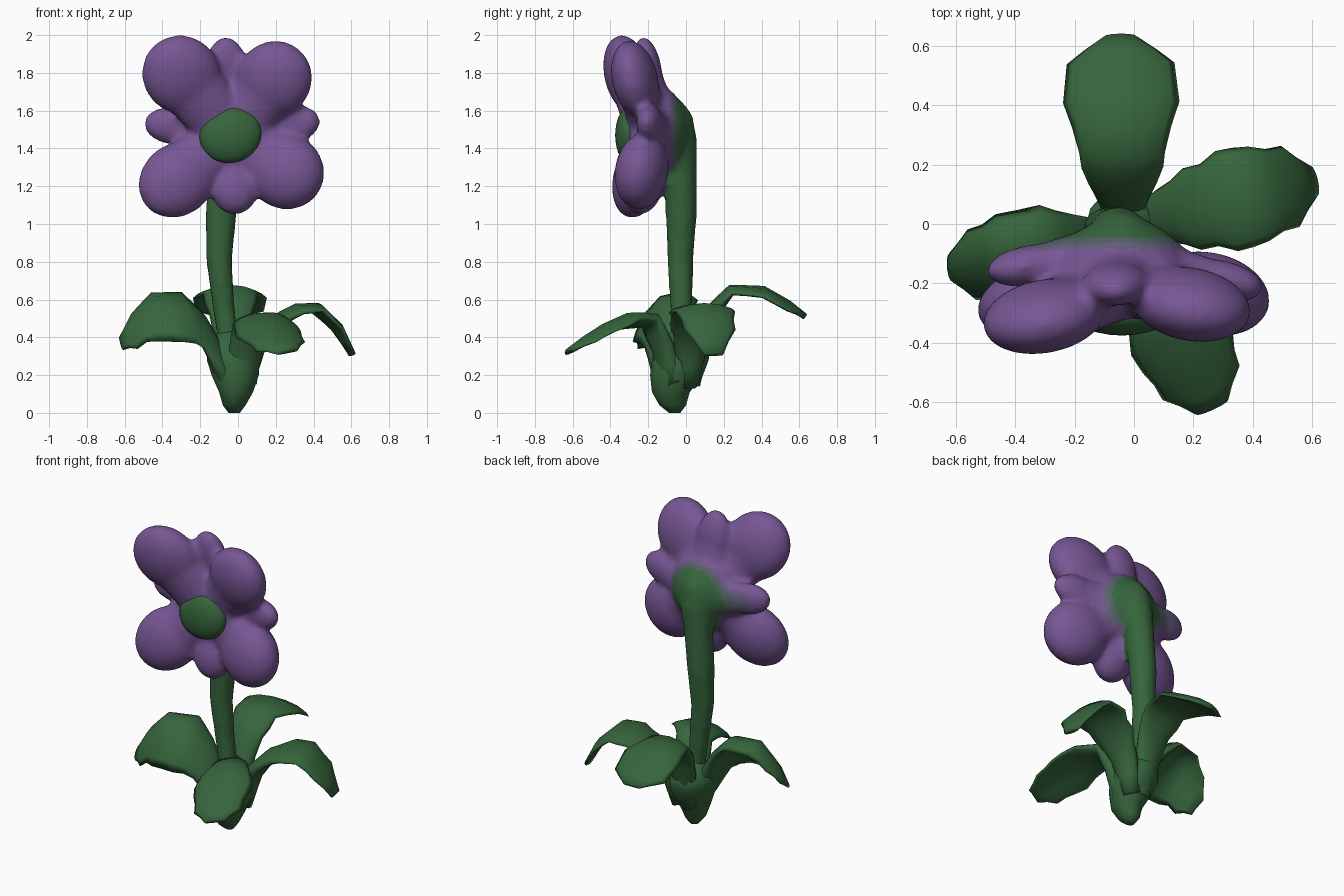
import bpy, bmesh, math, random
from mathutils import Vector, Matrix

random.seed(4)
if "Cube" in bpy.data.objects:
    bpy.data.objects.remove(bpy.data.objects["Cube"])


def material(name, rgb):
    m = bpy.data.materials.new(name)
    m.use_nodes = True
    m.diffuse_color = (*rgb, 1)
    bsdf = m.node_tree.nodes["Principled BSDF"]
    bsdf.inputs["Base Color"].default_value = (*rgb, 1)
    bsdf.inputs["Roughness"].default_value = 0.8
    return m


GREEN = material("leaf_green", (0.037, 0.131, 0.045))
PURPLE = material("petal_purple", (0.183, 0.094, 0.296))
GREEN_BLEND = material("greenish_blend", (0.08, 0.118, 0.12))
PURPLE_BLEND = material("purplish_blend", (0.13, 0.106, 0.2))


def finish(name, bm, *mats):
    bmesh.ops.recalc_face_normals(bm, faces=bm.faces)
    me = bpy.data.meshes.new(name)
    bm.to_mesh(me)
    bm.free()
    for m in mats:
        me.materials.append(m)
    me.shade_smooth()
    ob = bpy.data.objects.new(name, me)
    bpy.context.collection.objects.link(ob)
    return ob


def loft(bm, rings):
    """Skin a list of closed point rings and cap both ends."""
    loops = [[bm.verts.new(p) for p in ring] for ring in rings]
    n = len(loops[0])
    for a, b in zip(loops, loops[1:]):
        for i in range(n):
            j = (i + 1) % n
            bm.faces.new((a[i], a[j], b[j], b[i]))
    bm.faces.new(loops[0])
    bm.faces.new(loops[-1][::-1])


def ellipse(c, u, v, n=12):
    c, u, v = Vector(c), Vector(u), Vector(v)
    angles = [math.tau * i / n for i in range(n)]
    return [c + u * math.cos(a) + v * math.sin(a) for a in angles]


def axes(d):
    """Outward, depth and across axes for a petal growing along d."""
    out = d.normalized()
    across = out.cross(Vector((0, 1, 0))).normalized()
    return out, across.cross(out), across


def ellipsoid(bm, c, radii, d):
    turn = Matrix(axes(d)).transposed().to_4x4()
    mat = Matrix.Translation(c) @ turn @ Matrix.Diagonal((*radii, 1))
    bmesh.ops.create_uvsphere(bm, u_segments=24, v_segments=16, radius=1, matrix=mat)


# Base cup: z, centre x, centre y, radius x, radius y
bm = bmesh.new()
loft(bm, [ellipse((x, y, z), (rx, 0, 0), (0, ry, 0)) for z, x, y, rx, ry in (
    (0, -.02, -.06, .03, .03), (.04, -.02, -.07, .06, .07), (.11, -.01, -.08, .09, .1),
    (.2, -.015, -.05, .125, .14), (.28, -.025, -.03, .14, .15), (.34, -.03, -.02, .135, .145),
    (.39, -.04, -.02, .09, .1), (.44, -.05, -.02, .05, .05))])
finish("base_cup", bm, GREEN)


def leaf(name, root, azimuth, roll, droop, path):
    """Arched leaf; path holds distance, height and half width."""
    a = math.radians(azimuth)
    out = Vector((math.cos(a), math.sin(a), 0))
    side = Matrix.Rotation(math.radians(roll), 3, out) @ Vector((-out.y, out.x, 0))
    # Refine the path so the arch bends softly
    fine = [path[0]]
    for p, q in zip(path, path[1:]):
        fine += [tuple((s + t) / 2 for s, t in zip(p, q)), q]
    pts = [Vector((*root, 0)) + out * d + Vector((0, 0, h)) for d, h, w in fine]
    rings = []
    for i, (c, (d, h, w)) in enumerate(zip(pts, fine)):
        t = i / (len(fine) - 1)
        tangent = pts[min(i + 1, len(pts) - 1)] - pts[max(i - 1, 0)]
        up = tangent.cross(side).normalized()
        thick = .05 * (1 - t) ** 2 + .017
        wide = w * random.uniform(.93, 1.09)
        ring = ellipse(c, side * wide, up * thick)
        for p in ring:
            s = (p - c).dot(side)
            p.z -= droop * s * s * t
        rings.append(ring)
    bm = bmesh.new()
    loft(bm, rings)
    finish(name, bm, GREEN)


leaf("right_leaf", (0, -.07), 187, -33, 5, (
    (.02, .12, .06), (.1, .28, .12), (.19, .46, .16), (.3, .59, .19),
    (.45, .6, .18), (.55, .5, .14), (.62, .38, .06)))
leaf("back_leaf", (-.035, -.04), 91, 0, 1.6, (
    (.05, .16, .06), (.12, .38, .08), (.18, .54, .11), (.28, .65, .15),
    (.45, .65, .19), (.58, .58, .17), (.67, .51, .06)))
leaf("left_leaf", (0, .005), 13, 0, 1.2, (
    (.02, .15, .05), (.1, .36, .09), (.2, .48, .14), (.32, .55, .16),
    (.43, .56, .16), (.54, .46, .13), (.62, .31, .05)))
leaf("front_leaf", (.01, -.05), -66, 10, 2.4, (
    (.02, .15, .08), (.08, .35, .1), (.15, .49, .11), (.28, .5, .16),
    (.42, .45, .18), (.53, .39, .14), (.62, .33, .06)))

# Stem running up into a funnel, petals with tapering necks, fused and softened
PETALS = (  # centre, then radii outward, in depth and across
    ((-.3, -.31, 1.79), (.22, .12, .205)), ((.19, -.27, 1.765), (.215, .12, .2)),
    ((-.32, -.26, 1.235), (.225, .125, .19)), ((.25, -.235, 1.28), (.215, .14, .2)),
    ((-.06, -.2, 1.83), (.165, .07, .11)), ((-.35, -.14, 1.52), (.15, .07, .1)),
    ((.29, -.19, 1.53), (.15, .07, .1)), ((-.02, -.22, 1.2), (.155, .1, .13)))
bm = bmesh.new()
loft(bm, [ellipse((x, y, z), (r, 0, 0), (0, r, 0)) for x, y, z, r in (
    (-.04, -.03, .3, .055), (-.075, -.025, .55, .06), (-.1, -.03, .8, .07),
    (-.09, -.025, 1.05, .084), (-.07, -.03, 1.28, .088), (-.05, -.045, 1.45, .105),
    (-.04, -.065, 1.58, .1), (-.04, -.09, 1.65, .07))])
loft(bm, [ellipse((-.04, y, 1.5), (r, 0, 0), (0, 0, r), 20) for y, r in (
    (.02, .07), (-.02, .14), (-.07, .2), (-.13, .23), (-.2, .23), (-.28, .19), (-.32, .12))])
for c, radii in PETALS:
    c = Vector(c)
    root = Vector((-.04, c.y * .65, 1.48))
    d = c - root
    out, depth, across = axes(d)
    ellipsoid(bm, c, radii, d)
    loft(bm, [ellipse(root, depth * .11, across * .15),
              ellipse(c, depth * radii[1] * .88, across * radii[2] * .88)])
flower = finish("flower_and_stem", bm, PURPLE)
remesh = flower.modifiers.new("fuse", "REMESH")
remesh.mode = "VOXEL"
remesh.voxel_size = .018
soften = flower.modifiers.new("soften", "SMOOTH")
soften.iterations = 9
bpy.context.view_layer.update()
fused = bpy.data.meshes.new_from_object(flower.evaluated_get(bpy.context.evaluated_depsgraph_get()))
flower.modifiers.clear()
flower.data = fused
fused.materials.clear()
for m in (PURPLE, PURPLE_BLEND, GREEN_BLEND, GREEN):
    fused.materials.append(m)
# Green stem and funnel back, fading to purple through two narrow bands
for f in fused.polygons:
    x, y, z = f.center
    on_stem = z < 1.36 and math.hypot(x + .08, y + .03) < .105
    f.material_index = 3 if on_stem else sum(y > edge for edge in (-.085, -.065, -.045))
fused.shade_smooth()

# Flower centre
bm = bmesh.new()
ellipsoid(bm, (-.04, -.305, 1.47), (.165, .07, .145), Vector((.96, 0, .26)))
finish("flower_centre", bm, GREEN)
